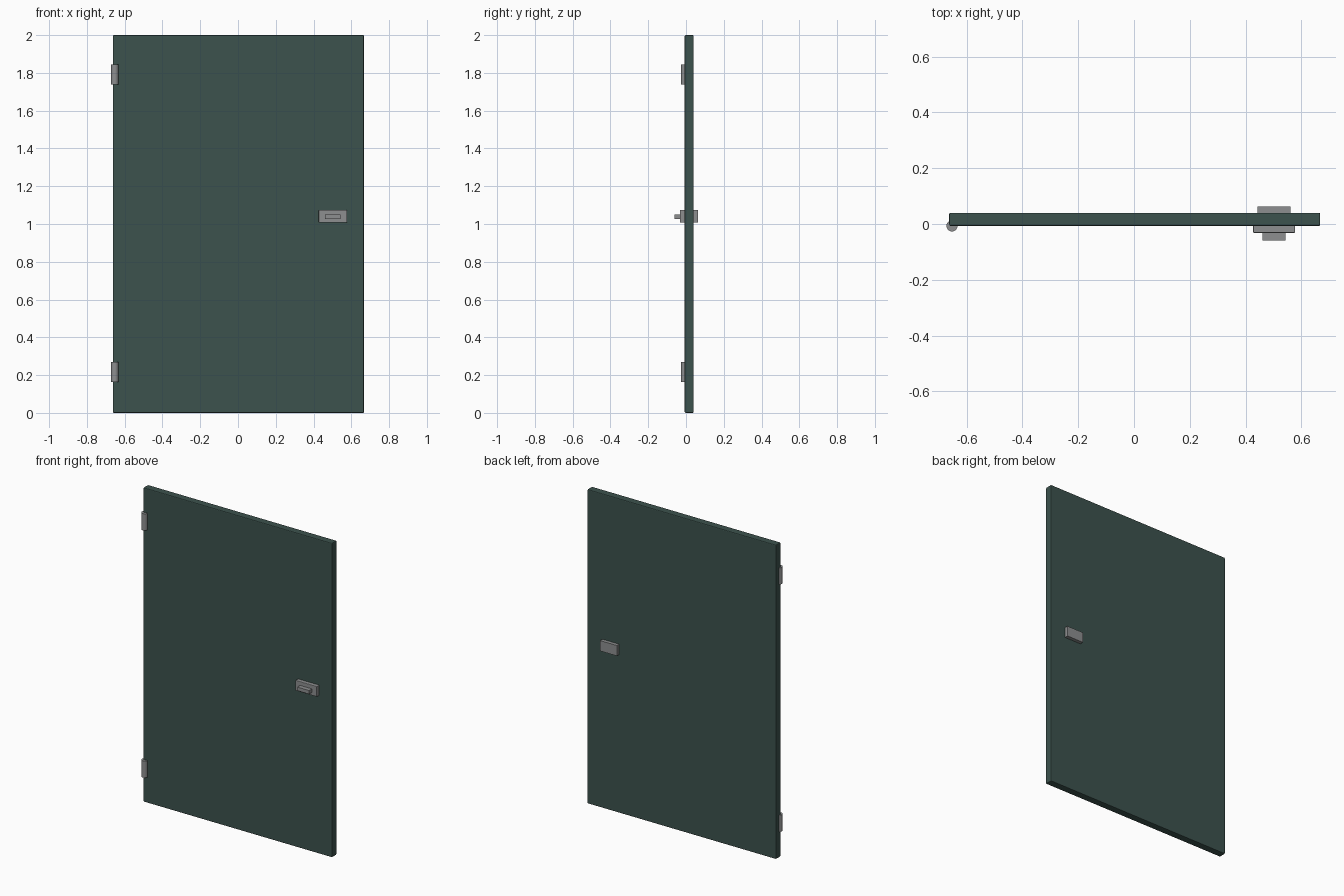
import bpy, math

if "Cube" in bpy.data.objects:
    bpy.data.objects.remove(bpy.data.objects["Cube"])


def material(name, rgb):
    m = bpy.data.materials.new(name)
    m.diffuse_color = (*rgb, 1)
    m.use_nodes = True
    m.node_tree.nodes["Principled BSDF"].inputs["Base Color"].default_value = m.diffuse_color
    return m


GREEN = material("dark_green_paint", (0.045, 0.085, 0.075))
STEEL = material("grey_steel", (0.27, 0.275, 0.28))


def box(name, x, y, z, mat, bevel=0):
    """Box from (min, max) ranges, with an optional edge chamfer."""
    bpy.ops.mesh.primitive_cube_add(size=1, location=[sum(r) / 2 for r in (x, y, z)])
    ob = bpy.context.object
    ob.name = name
    ob.scale = [r[1] - r[0] for r in (x, y, z)]
    bpy.ops.object.transform_apply(location=False, rotation=False, scale=True)
    ob.data.materials.append(mat)
    if bevel:
        b = ob.modifiers.new("chamfer", 'BEVEL')
        b.width = bevel
        b.segments = 2
    return ob


# Door leaf
box("door_panel", (-0.662, 0.667), (-0.007, 0.04), (0, 2), GREEN, 0.005)

# Latch: front plate, front handle, back plate
box("front_lock_plate", (0.427, 0.577), (-0.032, -0.005), (1.008, 1.074), STEEL, 0.003)
box("front_handle", (0.46, 0.543), (-0.06, -0.03), (1.027, 1.05), STEEL)
box("back_lock_plate", (0.443, 0.561), (0.038, 0.063), (1.008, 1.074), STEEL)

# Hinge barrels
for name, z in (("lower_hinge", 0.217), ("upper_hinge", 1.791)):
    bpy.ops.mesh.primitive_cylinder_add(vertices=16, radius=0.02, depth=0.106,
                                        location=(-0.652, -0.007, z))
    hinge = bpy.context.object
    hinge.name = name
    hinge.data.materials.append(STEEL)
    bpy.ops.object.shade_smooth_by_angle(angle=math.radians(40))
